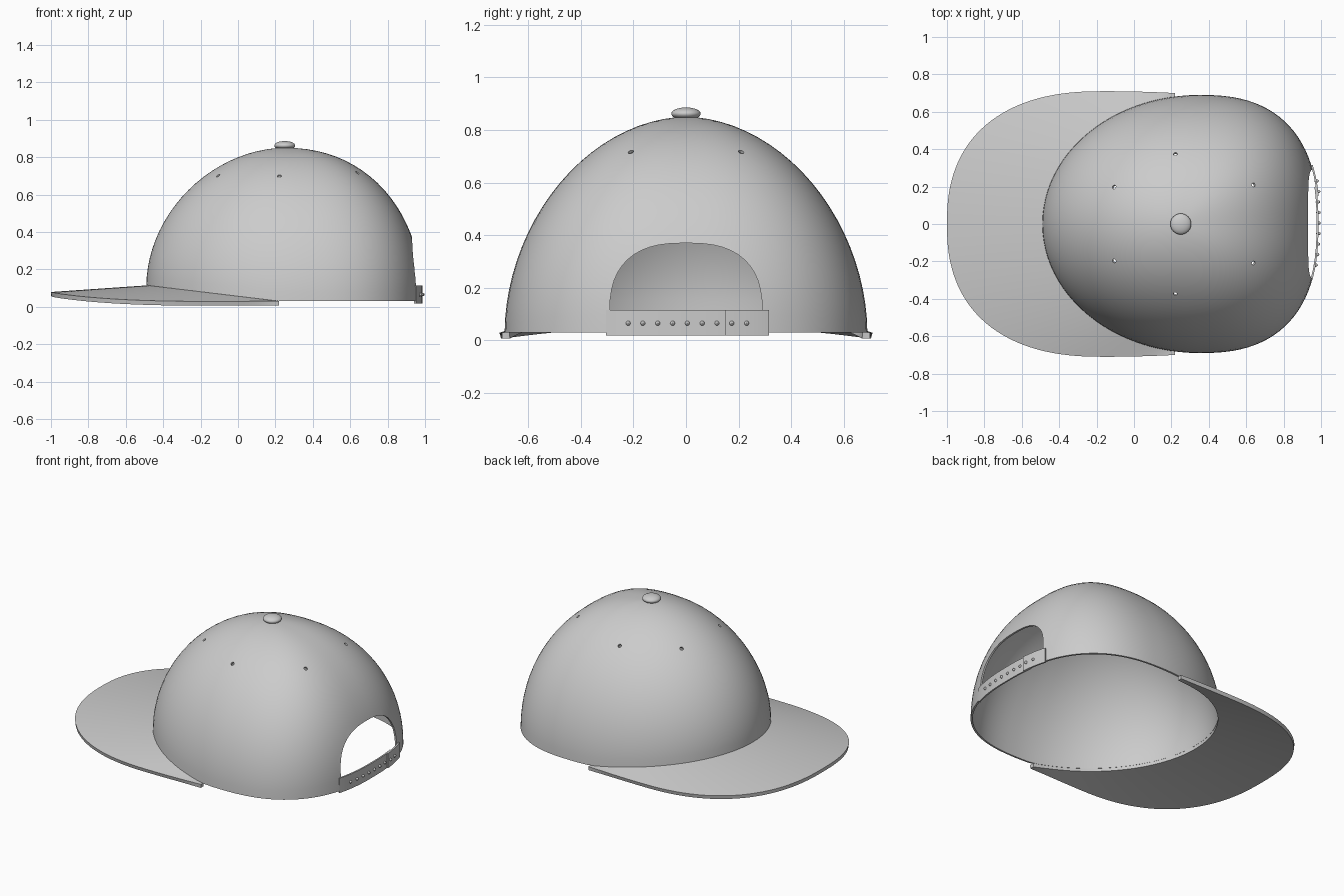
import bpy, bmesh, math
from mathutils import Vector

if "Cube" in bpy.data.objects:
    bpy.data.objects.remove(bpy.data.objects["Cube"])

CX, TOP = 0.25, 0.85          # crown axis and height


def power(v, e):
    return math.copysign(abs(v) ** e, v)


def outline(t):
    """Crown footprint; t = 0 is the brim side, pi is the strap side."""
    c, s = math.cos(t), math.sin(t)
    n, a = (2.0, 0.84) if c > 0 else (2.5, 0.635)
    return 0.35 - a * power(c, 2 / n), 0.69 * power(s, 2 / n)


def rim_z(x):
    return 0.03 + 0.085 * max(0.0, (0.22 - x) / 0.71)


def finish(obj, mods=()):
    bpy.ops.object.select_all(action='DESELECT')
    obj.select_set(True)
    bpy.context.view_layer.objects.active = obj
    for m in mods:
        bpy.ops.object.modifier_apply(modifier=m)
    bpy.ops.object.shade_smooth_by_angle(angle=math.radians(35))


def make(name, bm):
    me = bpy.data.meshes.new(name)
    bm.to_mesh(me)
    bm.free()
    obj = bpy.data.objects.new(name, me)
    bpy.context.collection.objects.link(obj)
    return obj


def sheet(name, rows, thick, facing, closed=False, cap=None):
    """Grid of points -> surface, solidified away from the facing side."""
    bm = bmesh.new()
    vs = [[bm.verts.new(p) for p in r] for r in rows]
    n = len(vs[0])
    for a, b in zip(vs, vs[1:]):
        for i in range(n if closed else n - 1):
            j = (i + 1) % n
            bm.faces.new((a[i], a[j], b[j], b[i]))
    if cap:
        tip = bm.verts.new(cap)
        for i in range(n):
            bm.faces.new((vs[-1][i], vs[-1][(i + 1) % n], tip))
    bmesh.ops.recalc_face_normals(bm, faces=bm.faces[:])
    bm.normal_update()
    if sum(f.normal.dot(Vector(facing)) * f.calc_area() for f in bm.faces) < 0:
        bmesh.ops.reverse_faces(bm, faces=bm.faces[:])
    obj = make(name, bm)
    m = obj.modifiers.new("Solidify", 'SOLIDIFY')
    m.thickness, m.offset = thick, -1
    return obj


# Crown: footprint scaled towards the axis along a domed profile
N, K = 96, 22
rows = []
for k in range(K):
    ang = math.pi / 2 * k / K
    row = []
    for i in range(N):
        t = 2 * math.pi * i / N
        n = 1.9 + 0.25 * max(0.0, -math.cos(t)) ** 2
        r, h = math.cos(ang) ** (2 / n), math.sin(ang) ** (2 / n)
        x, y = outline(t)
        z0 = rim_z(x)
        row.append((CX + (x - CX) * r, y * r, z0 + (TOP - z0) * h))
    rows.append(row)
crown = sheet("crown", rows, 0.012, (0, 0, 1), True, (CX, 0, TOP))

# Cutter: arched back opening and six eyelet holes
bm = bmesh.new()
arch = [(-0.29, -0.1)]
for i in range(25):
    a = math.pi * (1 - i / 24)
    arch.append((0.29 * power(math.cos(a), 2 / 2.6),
                 0.1 + 0.27 * abs(math.sin(a)) ** (2 / 2.6)))
arch.append((0.29, -0.1))
face = bm.faces.new([bm.verts.new((0.65, y, z)) for y, z in arch])
ext = bmesh.ops.extrude_face_region(bm, geom=[face])
bmesh.ops.translate(bm, vec=(0.6, 0, 0),
                    verts=[v for v in ext['geom'] if isinstance(v, bmesh.types.BMVert)])
for x, y in ((-0.12, 0.205), (0.22, 0.39), (0.64, 0.21)):
    for s in (1, -1):
        p = Vector((x, y * s, 0.718))
        d = p - Vector((CX, 0, 0.25))
        new = bmesh.ops.create_cone(bm, cap_ends=True, segments=12,
                                    radius1=0.011, radius2=0.011, depth=0.16)['verts']
        bmesh.ops.rotate(bm, verts=new, matrix=d.to_track_quat('Z', 'Y').to_matrix())
        bmesh.ops.translate(bm, verts=new, vec=p)
bmesh.ops.recalc_face_normals(bm, faces=bm.faces[:])
cutter = make("opening_cutter", bm)
cutter.hide_render = True
m = crown.modifiers.new("Cut", 'BOOLEAN')
m.operation, m.solver, m.object = 'DIFFERENCE', 'EXACT', cutter
finish(crown, ("Solidify", "Cut"))
bpy.data.objects.remove(cutter)

# Brim: lofted from the crown rim to a wide rounded outer edge
T = math.acos(0.13 / 0.84)
M, U = 80, 8
rows = []
for u in range(U + 1):
    w = u / U
    row = []
    for i in range(M + 1):
        q = 2 * i / M - 1
        xi, yi = outline(q * T)
        zi = rim_z(xi)
        xi, yi = CX + (xi - CX) * 0.985, yi * 0.985
        f, s = abs(q), math.copysign(1, q)
        if f < 0.75:
            a = f / 0.75 * math.pi / 2
            xo = -0.16 - 0.84 * abs(math.cos(a)) ** (2 / 2.4)
            yo = 0.71 * math.sin(a) ** (2 / 2.4)
        else:
            g = (f - 0.75) / 0.25
            xo, yo = -0.16 + 0.38 * g, 0.71 - 0.01 * g * g
        zo = 0.029 + 0.05 * (1 - (yo / 0.71) ** 2)
        row.append((xi + (xo - xi) * w, yi + (s * yo - yi) * w, zi + (zo - zi) * w))
    rows.append(row)
finish(sheet("brim", rows, 0.024, (0, 0, 1)), ("Solidify",))


# Back strap: two overlapping bands that follow the crown footprint
def strap_x(y):
    return 0.35 + 0.635 * (1 - (abs(y) / 0.69) ** 2.5) ** 0.4


def band(name, y0, y1, out):
    ys = [y0 + (y1 - y0) * i / 20 for i in range(21)]
    rows = [[(strap_x(y) + out, y, z) for y in ys] for z in (0.018, 0.115)]
    finish(sheet(name, rows, 0.01, (1, 0, 0)), ("Solidify",))


band("strap_inner", -0.305, 0.2, 0.001)
band("strap_outer", 0.15, 0.315, 0.008)


def ball(name, loc, scale, seg):
    bm = bmesh.new()
    bmesh.ops.create_uvsphere(bm, u_segments=seg, v_segments=seg // 2, radius=1)
    bmesh.ops.scale(bm, vec=scale, verts=bm.verts)
    obj = make(name, bm)
    obj.location = loc
    finish(obj)


# Strap studs and top button
for i in range(9):
    y = -0.22 + 0.0563 * i
    out = 0.008 if y > 0.15 else 0.001
    ball(f"strap_stud_{i + 1}", (strap_x(y) + out, y, 0.065), (0.012, 0.009, 0.009), 12)
ball("top_button", (CX, 0, 0.862), (0.056, 0.056, 0.024), 32)
